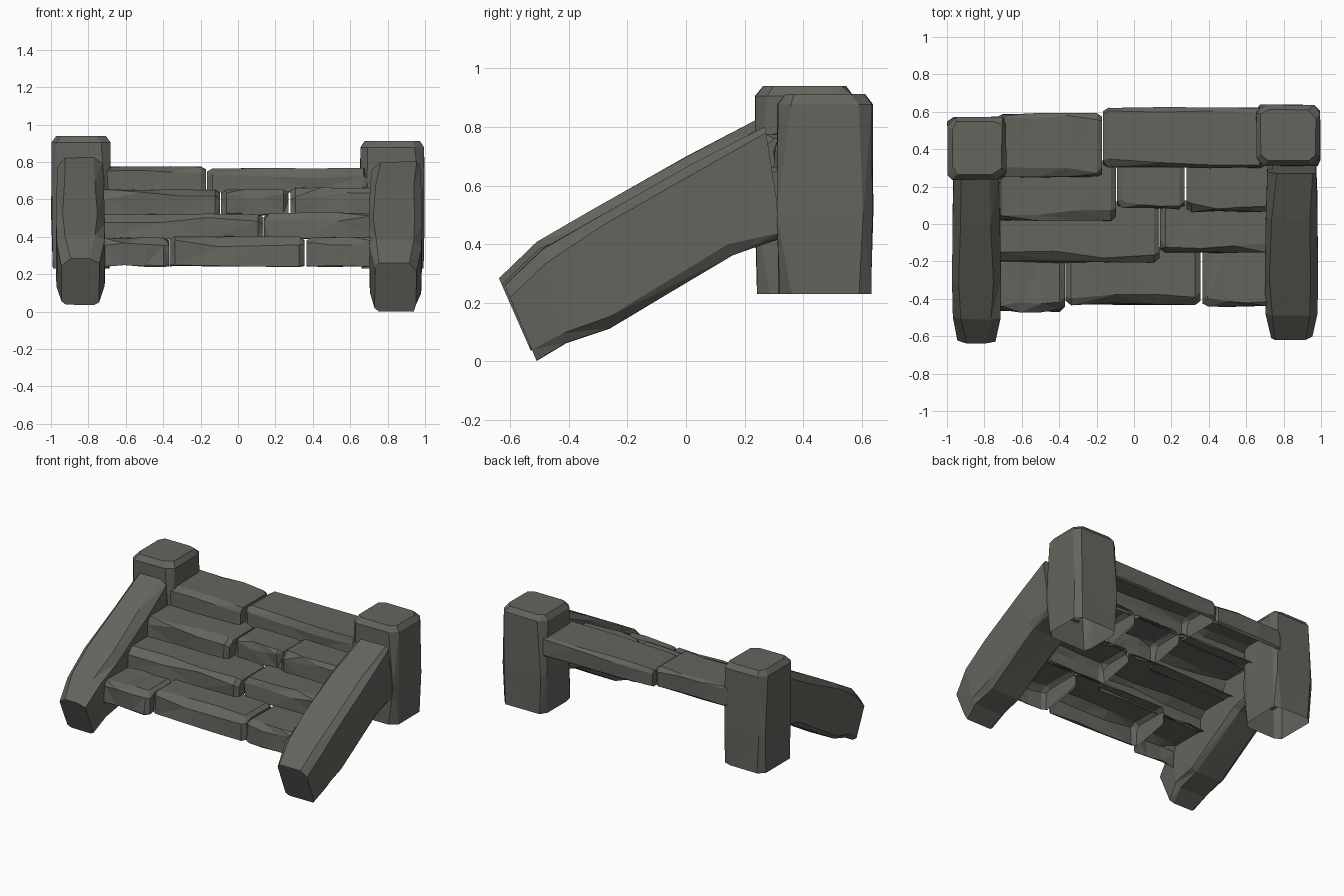
import bpy, bmesh, random
from mathutils import Vector

if "Cube" in bpy.data.objects:
    bpy.data.objects.remove(bpy.data.objects["Cube"])

stone_mat = bpy.data.materials.new("dark grey stone")
stone_mat.diffuse_color = (0.128, 0.128, 0.113, 1)
stone_mat.use_nodes = True
stone_mat.node_tree.nodes["Principled BSDF"].inputs["Base Color"].default_value = stone_mat.diffuse_color


def loft(name, quads, chamfer, jitter, seed, open_sides=(), caps=(True, True)):
    """Skin a row of four-cornered sections with cut corners, roughly chipped inwards.
    Sides: 0, 2, 4, 6 are the corner cuts, 1, 3, 5, 7 the flats between them."""
    rng = random.Random(seed)
    bm = bmesh.new()
    rings = []
    for quad in quads:
        q = [Vector(p) for p in quad]
        mid = sum(q, Vector()) / 4
        ring = []
        for i in range(4):
            for nb in (q[i - 1], q[(i + 1) % 4]):
                d = nb - q[i]
                cut = min(chamfer[i] * rng.uniform(0.4, 1.4), d.length * 0.4)
                p = q[i] + d.normalized() * cut
                p += (mid - p).normalized() * rng.uniform(0, jitter)
                ring.append(bm.verts.new(p))
        rings.append(ring)
    for a, b in zip(rings, rings[1:]):
        for k in range(8):
            if k not in open_sides:
                n = (k + 1) % 8
                bm.faces.new((a[k], a[n], b[n], b[k]))
    if caps[0]:
        bm.faces.new(rings[0][::-1])
    if caps[1]:
        bm.faces.new(rings[-1])
    bmesh.ops.triangulate(bm, faces=bm.faces[:])
    bmesh.ops.recalc_face_normals(bm, faces=bm.faces[:])
    mesh = bpy.data.meshes.new(name)
    bm.to_mesh(mesh)
    bm.free()
    mesh.materials.append(stone_mat)
    ob = bpy.data.objects.new(name, mesh)
    bpy.context.collection.objects.link(ob)
    return ob


def post(name, x0, x1, y0, y1, top, seed):
    quads = []
    for z, s in ((0.23, 0.006), (0.5, 0.0), (top - 0.035, 0.0), (top, 0.025)):
        quads.append([(x0 + s, y0 + s, z), (x1 - s, y0 + s, z),
                      (x1 - s, y1 - s, z), (x0 + s, y1 - s, z)])
    loft(name, quads, [0.04] * 4, 0.007, seed, caps=(False, True))


def rail(name, x0, x1, dy, low, high, seed):
    # lower and upper edge of the sloping block, front to back, with side inset
    sections = [((-0.51, 0.0), (-0.62, 0.28), 0.03),
                ((-0.41, 0.06), (-0.49, 0.405), 0.003),
                ((-0.26, 0.11), (-0.29, 0.52), 0.0),
                ((0.16, 0.36), (0.02, 0.695), 0.003),
                ((0.33, 0.42), (0.27, 0.825), 0.01)]
    quads = []
    for (by, bz), (ty, tz), s in sections:
        lo, hi = (by + dy, bz + low), (ty + dy, tz + high)
        quads.append([(x0 + s, *lo), (x1 - s, *lo), (x1 - s, *hi), (x0 + s, *hi)])
    loft(name, quads, [0.03, 0.03, 0.04, 0.04], 0.005, seed)


def tread(name, x0, x1, y0, y1, z0, z1, rough, seed, back_wall=False):
    w = x1 - x0
    edge = 0.028
    quads = []
    for x, s in ((x0, 0.018), (x0 + edge, 0), (x0 + w * 0.36, 0), (x0 + w * 0.66, 0),
                 (x1 - edge, 0), (x1, 0.018)):
        back_z = z0 if back_wall else z0 + 0.06
        quads.append([(x, y0 + s, z0), (x, y0 + s, z1 - s),
                      (x, y1 - s, z1 - s), (x, y1 - s, back_z)])
    # the hidden undersides are left hollow
    hollow = (7,) if back_wall else (5, 6, 7)
    loft(name, quads, [0.01, 0.04, 0.025, 0.015], rough, seed, hollow)


# back posts
post("left_post", -1.0, -0.68, 0.235, 0.575, 0.94, 1)
post("right_post", 0.65, 1.0, 0.31, 0.64, 0.912, 2)

# sloping side blocks
rail("left_rail", -0.975, -0.71, -0.02, 0.035, 0.005, 3)
rail("right_rail", 0.70, 0.985, 0.0, 0.0, -0.02, 4)

# tread stones: x0, x1, y0, y1, z0, z1, roughness
rows = {
    "first_step": [(-0.74, -0.37, -0.475, -0.16, 0.235, 0.40, 0.025),
                   (-0.365, 0.355, -0.435, -0.12, 0.235, 0.405, 0.013),
                   (0.365, 0.74, -0.445, -0.11, 0.235, 0.40, 0.012)],
    "second_step": [(-0.74, 0.135, -0.21, 0.13, 0.38, 0.525, 0.015),
                    (0.14, 0.74, -0.155, 0.13, 0.38, 0.53, 0.015)],
    "third_step": [(-0.74, -0.095, 0.015, 0.35, 0.505, 0.655, 0.013),
                   (-0.09, 0.27, 0.075, 0.35, 0.505, 0.655, 0.022),
                   (0.28, 0.74, 0.06, 0.36, 0.505, 0.665, 0.013)],
    "top_step": [(-0.73, -0.17, 0.245, 0.595, 0.635, 0.778, 0.012),
                 (-0.165, 0.70, 0.295, 0.625, 0.635, 0.768, 0.012)],
}
seed = 10
for row, stones in rows.items():
    for n, dims in enumerate(stones, 1):
        tread(f"{row}_stone_{n}", *dims, seed, back_wall=row == "top_step")
        seed += 1
